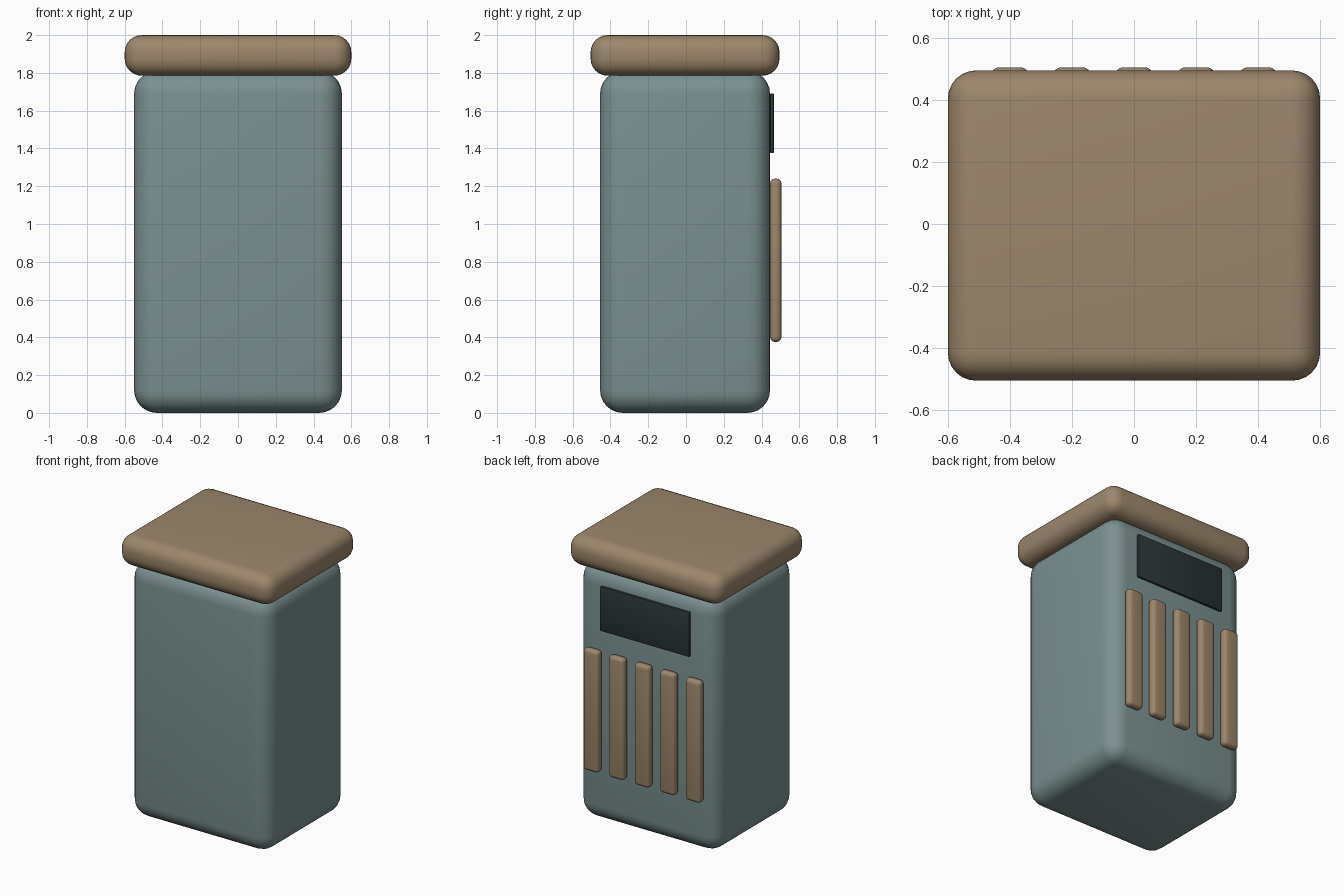
import bpy
import math

if "Cube" in bpy.data.objects:
    bpy.data.objects.remove(bpy.data.objects["Cube"])


def material(name, rgb):
    mat = bpy.data.materials.new(name)
    mat.diffuse_color = (*rgb, 1)
    mat.use_nodes = True
    mat.node_tree.nodes["Principled BSDF"].inputs["Base Color"].default_value = mat.diffuse_color
    return mat


SLATE = material("slate_paint", (0.20, 0.28, 0.28))
WOOD = material("brown_wood", (0.33, 0.24, 0.15))
DARK = material("dark_panel", (0.025, 0.036, 0.04))


def rounded_box(name, lo, hi, radius, segments, mat):
    """Box between two corners with rounded edges and smooth shading."""
    centre = [(a + b) / 2 for a, b in zip(lo, hi)]
    bpy.ops.mesh.primitive_cube_add(size=1, location=centre)
    ob = bpy.context.object
    ob.name = name
    ob.scale = [b - a for a, b in zip(lo, hi)]
    bpy.ops.object.transform_apply(location=False, rotation=False, scale=True)
    bevel = ob.modifiers.new("rounding", 'BEVEL')
    bevel.width = radius
    bevel.segments = segments
    bpy.ops.object.modifier_apply(modifier=bevel.name)
    bpy.ops.object.shade_smooth_by_angle(angle=math.radians(40))
    ob.data.materials.append(mat)
    return ob


# Main cabinet
rounded_box("body", (-0.55, -0.455, 0), (0.55, 0.445, 1.81), 0.12, 6, SLATE)

# Overhanging lid
rounded_box("lid", (-0.6, -0.505, 1.785), (0.6, 0.495, 2.0), 0.09, 6, WOOD)

# Dark panel on the back
rounded_box("back_panel", (-0.35, 0.445, 1.375), (0.35, 0.466, 1.692), 0.007, 2, DARK)

# Row of upright slats on the back
for i in range(5):
    x = -0.4 + 0.2 * i
    rounded_box(f"back_slat_{i + 1}", (x - 0.06, 0.445, 0.376),
                (x + 0.06, 0.505, 1.24), 0.025, 4, WOOD)
